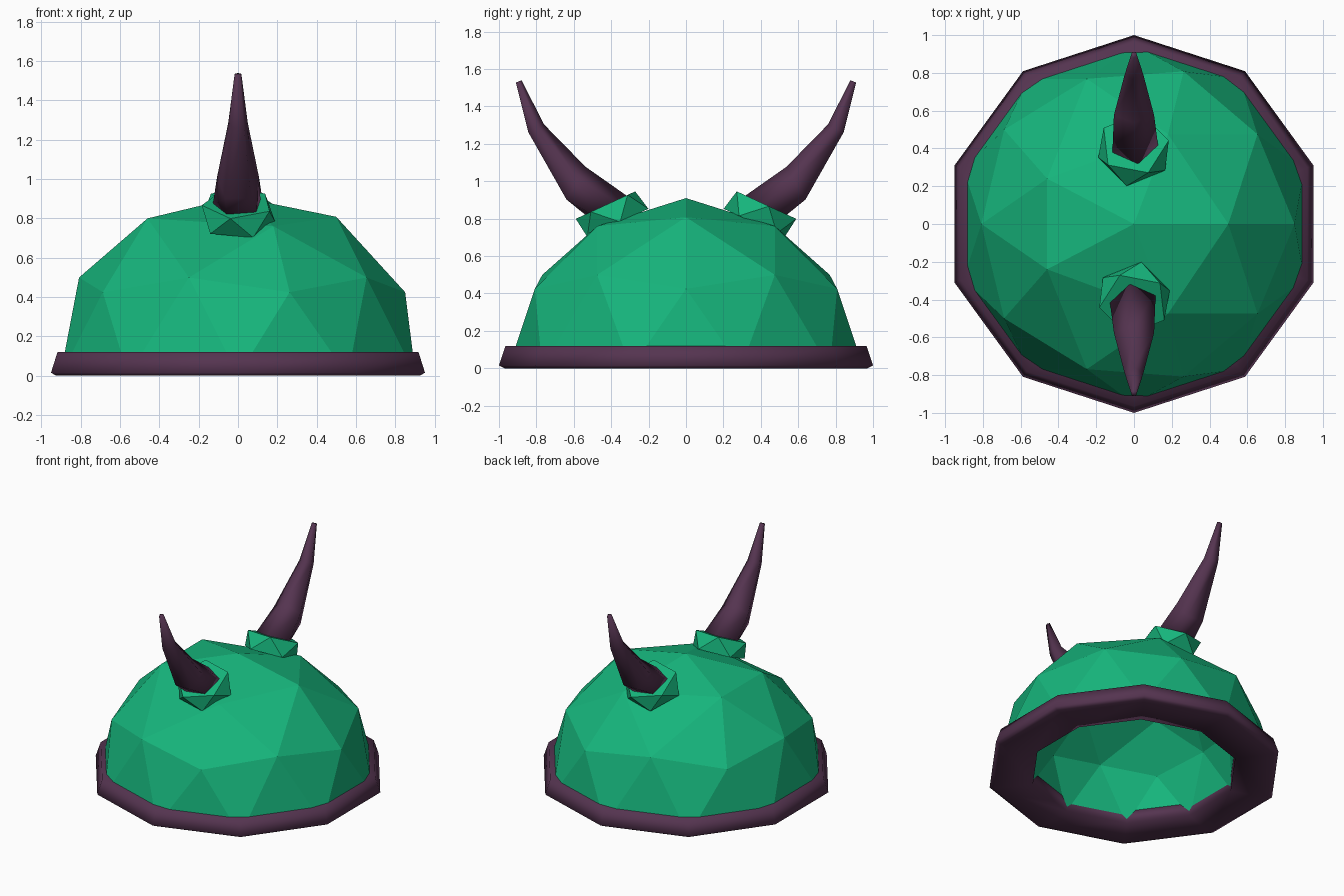
import bpy, bmesh, math
from mathutils import Vector

if "Cube" in bpy.data.objects:
    bpy.data.objects.remove(bpy.data.objects["Cube"])


def material(name, rgb):
    m = bpy.data.materials.new(name)
    m.diffuse_color = (*rgb, 1)
    m.use_nodes = True
    m.node_tree.nodes["Principled BSDF"].inputs["Base Color"].default_value = m.diffuse_color
    return m


green = material("green", (0.008, 0.46, 0.2))
purple = material("dark_purple", (0.09, 0.034, 0.08))


def finish(bm, name, mat, smooth=False):
    me = bpy.data.meshes.new(name)
    bm.to_mesh(me)
    bm.free()
    me.materials.append(mat)
    for p in me.polygons:
        p.use_smooth = smooth
    ob = bpy.data.objects.new(name, me)
    bpy.context.collection.objects.link(ob)
    return ob


def loft(bm, rings, closed=False):
    """Bridge rings of points; cap the ends or join last ring to first."""
    vs = [[bm.verts.new(p) for p in r] for r in rings]
    n = len(vs[0])
    pairs = list(zip(vs, vs[1:])) + ([(vs[-1], vs[0])] if closed else [])
    for a, b in pairs:
        for i in range(n):
            bm.faces.new((a[i], a[(i + 1) % n], b[(i + 1) % n], b[i]))
    if not closed:
        bm.faces.new(vs[0][::-1])
        bm.faces.new(vs[-1])
    bmesh.ops.recalc_face_normals(bm, faces=bm.faces)


def dome(name, scale, inside):
    # upper half of an icosphere with a slightly flattened crown
    bm = bmesh.new()
    bmesh.ops.create_icosphere(bm, subdivisions=2, radius=0.95)
    bmesh.ops.delete(bm, geom=[v for v in bm.verts if v.co.z < -0.01], context='VERTS')
    for v in bm.verts:
        c = v.co
        if c.z > 0.9:
            c.z = 0.91
        elif c.z > 0.7 and c.x < -0.3:
            c.x, c.y = -0.46, math.copysign(0.24, c.y)
            c.z = 0.80
        elif c.z > 0.7 and abs(c.y) > 0.3:
            c.x, c.z = 0.18, 0.76
        v.co = c * scale
    if inside:
        bmesh.ops.reverse_faces(bm, faces=bm.faces)
    return finish(bm, name, green)


dome("helmet_dome", 1.0, False)
dome("helmet_lining", 0.75, True)

# ten-sided brim ring
bm = bmesh.new()
angles = [math.radians(18 + 36 * i) for i in range(10)]
loft(bm, [[(r * math.cos(a), r * math.sin(a), z) for a in angles]
          for r, z in ((0.70, 0.0), (0.97, 0.0), (1.0, 0.015), (0.965, 0.12), (0.70, 0.12))], closed=True)
finish(bm, "brim", purple, smooth=True)


def ring(y, z, r, uy, uz, start=0.0):
    # pentagon in the plane spanned by x and the (uy, uz) direction
    u = Vector((0, uy, uz)).normalized()
    x = Vector((1, 0, 0))
    c = Vector((0, y, z))
    return [c + r * (math.cos(a) * u + math.sin(a) * x)
            for a in (math.radians(start + 72 * i) for i in range(5))]


for side, turn in (("back", 0), ("front", math.pi)):
    # twisted five-sided collar
    bm = bmesh.new()
    top = ring(0.425, 0.875, 0.185, -0.91, 0.42, 24)
    low = ring(0.37, 0.775, 0.19, -0.91, 0.42, 60)
    a = [bm.verts.new(p) for p in top]
    b = [bm.verts.new(p) for p in low]
    for i in range(5):
        j = (i + 1) % 5
        bm.faces.new((a[i], a[j], b[i]))
        bm.faces.new((b[i], a[j], b[j]))
    bm.faces.new(a)
    bm.faces.new(b[::-1])
    bmesh.ops.recalc_face_normals(bm, faces=bm.faces)
    ob = finish(bm, side + "_horn_collar", green)
    ob.rotation_euler.z = turn

    # curved tapering horn
    bm = bmesh.new()
    loft(bm, [ring(0.42, 0.86, 0.13, -0.91, 0.42, 10),
              ring(0.593, 0.98, 0.112, -0.5, 0.86),
              ring(0.805, 1.28, 0.052, -0.9, 0.45),
              ring(0.896, 1.533, 0.018, -0.9, 0.35)])
    ob = finish(bm, side + "_horn", purple, smooth=True)
    ob.rotation_euler.z = turn
